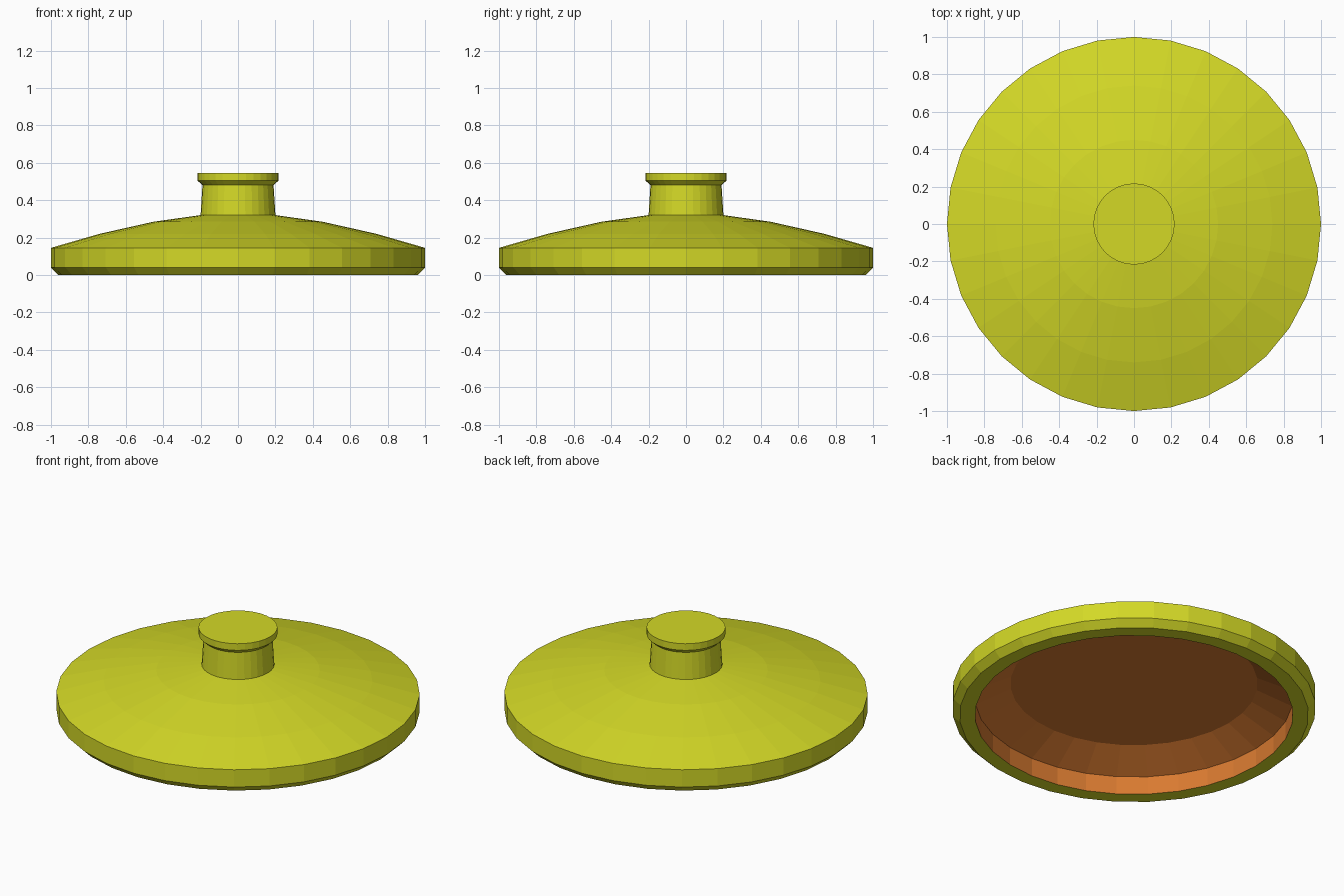
import bpy, bmesh, math

if "Cube" in bpy.data.objects:
    bpy.data.objects.remove(bpy.data.objects["Cube"])

SIDES = 32

def material(name, srgb):
    m = bpy.data.materials.new(name)
    lin = [c / 12.92 if c <= 0.04045 else ((c + 0.055) / 1.055) ** 2.4 for c in srgb]
    m.diffuse_color = (*lin, 1)
    m.use_nodes = True
    m.node_tree.nodes["Principled BSDF"].inputs["Base Color"].default_value = m.diffuse_color
    return m

yellow = material("lime yellow", (0.83, 0.85, 0.15))
orange = material("burnt orange", (0.85, 0.48, 0.19))

def lathe(name, profile, mats, colour_rule, cap=False):
    """Revolve (radius, height) points round z; bands run from point to point."""
    bm = bmesh.new()
    rings = [[bm.verts.new((r * math.cos(2 * math.pi * i / SIDES),
                            r * math.sin(2 * math.pi * i / SIDES), z))
              for i in range(SIDES)] for r, z in profile]
    for k in range(len(rings) - 1):
        a, b = rings[k], rings[k + 1]
        for i in range(SIDES):
            j = (i + 1) % SIDES
            f = bm.faces.new((a[i], a[j], b[j], b[i]))
            f.material_index = colour_rule(k)
    # flat discs at both ends
    f = bm.faces.new(rings[0][::-1])
    f.material_index = colour_rule(0)
    bm.faces.new(rings[-1]).material_index = colour_rule(len(rings) - 2)
    bmesh.ops.recalc_face_normals(bm, faces=bm.faces)
    me = bpy.data.meshes.new(name)
    bm.to_mesh(me)
    bm.free()
    for m in mats:
        me.materials.append(m)
    ob = bpy.data.objects.new(name, me)
    bpy.context.collection.objects.link(ob)
    return ob

# Lid with knob: orange hollow underside first, then the rim, dome and knob
lathe("lid", [
    (0.68, 0.20), (0.875, 0.11), (0.875, 0.0),             # hollow
    (0.96, 0.0), (1.0, 0.04), (1.0, 0.145),                # rim
    (0.74, 0.22), (0.45, 0.285), (0.2, 0.32),              # dome
    (0.19, 0.48), (0.217, 0.505), (0.217, 0.545),          # knob
], [yellow, orange], lambda k: 1 if k < 2 else 0)
